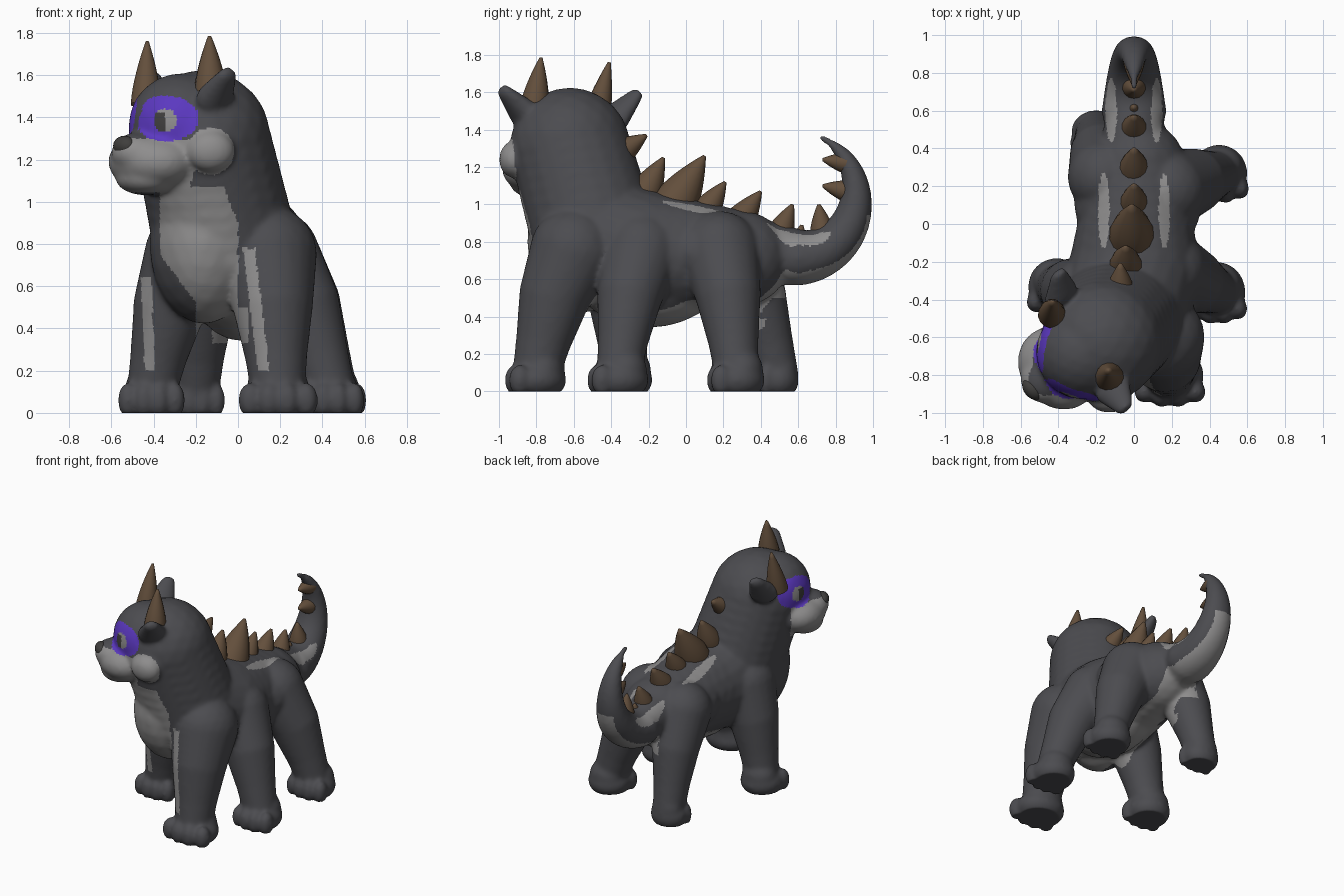
import bpy, bmesh, math
from mathutils import Vector, Matrix

cube = bpy.data.objects.get("Cube")
if cube:
    bpy.data.objects.remove(cube, do_unlink=True)


def material(name, *rgb):
    m = bpy.data.materials.new(name)
    m.use_nodes = True
    m.diffuse_color = (*rgb, 1)
    m.node_tree.nodes["Principled BSDF"].inputs["Base Color"].default_value = (*rgb, 1)
    return m


fur = material("charcoal fur", 0.072, 0.072, 0.08)
grey = material("pale grey", 0.27, 0.265, 0.265)
purple = material("purple", 0.105, 0.04, 0.53)
horn = material("brown horn", 0.125, 0.078, 0.045)
dark = material("dark nose", 0.05, 0.048, 0.046)
coat = [fur, grey, purple, dark]

# The head is turned towards the right side
turn = Matrix.Rotation(math.radians(-51), 3, 'Z')
head_centre = Vector((-0.2, -0.6, 0))


def head(forward, z):
    return head_centre + turn @ Vector((0, -forward, z))


def finish(bm, name, *materials):
    mesh = bpy.data.meshes.new(name)
    bm.to_mesh(mesh)
    bm.free()
    for m in materials:
        mesh.materials.append(m)
    for face in mesh.polygons:
        face.use_smooth = True
    obj = bpy.data.objects.new(name, mesh)
    bpy.context.collection.objects.link(obj)
    return obj


def blob(bm, centre, size, turned=False):
    rotation = turn.to_4x4() if turned else Matrix()
    matrix = Matrix.Translation(centre) @ rotation @ Matrix.Diagonal((*size, 1))
    bmesh.ops.create_icosphere(bm, subdivisions=3, radius=1, matrix=matrix)


def limb(bm, *points):
    # chain of overlapping spheres through (x, y, z, radius)
    points = [Vector(p) for p in points]
    for start, end in zip(points, points[1:]):
        for i in range(8):
            p = start.lerp(end, i / 7)
            blob(bm, p.xyz, (p.w, p.w, p.w))


def leg(bm, hip_x, hip_y, foot_x, foot_y, width, length):
    # every leg shares the same taper from hip to ankle
    hip, sole = Vector((hip_x, hip_y)), Vector((foot_x, foot_y))
    taper = [(0, 0.75, 0.22), (0.5, 0.52, 0.18), (0.8, 0.28, 0.14), (1, 0.1, 0.12)]
    thickness = 0.5 + width * 3
    limb(bm, *[(*hip.lerp(sole, t), z, r * thickness) for t, z, r in taper])
    # paw and toes
    blob(bm, (foot_x, foot_y, 0.06), (width * 0.95, length * 0.95, 0.11))
    blob(bm, (foot_x, foot_y + length * 0.2, 0.11), (width * 0.8, length * 0.7, 0.12))
    for side in (-1, -0.33, 0.33, 1):
        reach = length * (0.72 - 0.2 * abs(side))
        blob(bm, (foot_x + side * width * 0.7, foot_y - reach, 0.06),
             (width * 0.3, length * 0.35, 0.085))


# Trunk, neck and skull
bm = bmesh.new()
limb(bm, (-0.17, -0.62, 1.3, 0.325), (-0.06, -0.48, 0.8, 0.345),
     (0, -0.25, 0.73, 0.35), (0.02, 0.3, 0.71, 0.255))
blob(bm, (-0.27, -0.68, 1.36), (0.25, 0.25, 0.25))
blob(bm, (-0.16, -0.55, 0.8), (0.26, 0.3, 0.38))
blob(bm, (0.02, -0.2, 0.62), (0.25, 0.4, 0.28))
blob(bm, (0.02, 0.12, 0.74), (0.34, 0.34, 0.23))

# Tail: a thick root, then an arc that thins towards the tip
limb(bm, (0, 0.3, 0.76, 0.19), (0, 0.6, 0.715, 0.15))
for i in range(40):
    t = i / 39
    angle = math.radians(-90 + 155 * t)
    r = max(0.02, 0.15 * (1 - t) ** 0.7)
    blob(bm, (0, 0.6 + 0.31 * math.cos(angle), 1.05 + 0.335 * math.sin(angle)), (r * 1.15, r, r))

# Legs: front left, middle left, middle right, rear left, rear right
leg(bm, 0.14, -0.6, 0.19, -0.8, 0.19, 0.17)
leg(bm, 0.17, -0.24, 0.44, -0.36, 0.16, 0.17)
leg(bm, -0.23, -0.38, -0.41, -0.33, 0.16, 0.16)
leg(bm, 0.17, 0.18, 0.45, 0.27, 0.16, 0.16)
leg(bm, -0.15, 0.25, -0.2, 0.49, 0.14, 0.12)

# Muzzle and cheek puff
blob(bm, head(0.26, 1.19), (0.235, 0.2, 0.145), True)
blob(bm, head(0.35, 1.23), (0.13, 0.13, 0.1), True)
blob(bm, head(0.3, 1.11), (0.16, 0.14, 0.08), True)
cheek = Vector((-0.13, -0.92, 1.24))
blob(bm, cheek, (0.115, 0.08, 0.1))

# Ears
for root, tip in (((-0.11, -0.87, 1.49), (-0.05, -0.97, 1.6)),
                  ((-0.39, -0.38, 1.46), (-0.4, -0.27, 1.58))):
    for i in range(9):
        t = i / 8
        blob(bm, Vector(root).lerp(Vector(tip), t),
             Vector((0.055, 0.105, 0.08)) * (1 - t * 0.5), True)

# Fuse everything into one soft skin
rough = finish(bm, "body_rough")
fuse = rough.modifiers.new("fuse", 'REMESH')
fuse.mode = 'VOXEL'
fuse.voxel_size = 0.013
soften = rough.modifiers.new("soften", 'SMOOTH')
soften.factor = 0.5
soften.iterations = 14
depsgraph = bpy.context.evaluated_depsgraph_get()
skin = bpy.data.meshes.new_from_object(rough.evaluated_get(depsgraph))
bpy.data.objects.remove(rough, do_unlink=True)
skin.name = "body"
skin.materials.clear()
for m in coat:
    skin.materials.append(m)
body = bpy.data.objects.new("body", skin)
bpy.context.collection.objects.link(body)

# Flat soles
for v in skin.vertices:
    v.co.z = max(v.co.z, 0)


def oval(a, b, half_a, half_b):
    return math.hypot(a / half_a, b / half_b) < 1


def marking(p, n):
    x, y, z = p
    side, back, _ = turn.transposed() @ (p - head_centre)
    # eyes and masks on the front and on the right side of the face
    if z > 1.28 and x < 0 and y < -0.45:
        for across, facing, near in ((x + 0.345, n.y, y < -0.75), (y + 0.63, n.x, x < -0.42)):
            if near and facing < -0.58:
                if oval(across, z - 1.385, 0.055, 0.055):
                    return dark if across < 0 and z < 1.42 else grey
                if oval(across, z - 1.395, 0.16, 0.108):
                    return purple
    # muzzle and cheek
    if 1.045 < z < 1.3 and back < -0.2 and abs(side) < 0.3:
        return grey
    if (p - cheek).length < 0.112:
        return grey
    # chest and belly
    if y < -0.5 and n.y < -0.15 and 0.33 < z < 1.07:
        left_edge = min(0, 0.36 - z * 0.4) if z > 0.5 else 0.05
        if -0.37 + max(0, 0.75 - z) * 0.75 < x < left_edge:
            return grey
    if -0.75 < y < 0.48 and 0.33 < z < 0.68 and n.z < -0.2:
        if abs(x) < (0.2 if y < 0.1 else 0.12):
            return grey
    # tail underside
    if y > 0.42 and 0.5 < z < 0.94 and abs(x) < 0.14 and n.z < 0.2:
        if not oval(y - 0.62, z - 0.97, 0.35, 0.325):
            return grey
    # leg stripes
    if n.y < -0.1 and z > 0.2:
        if z < 0.78 and y < -0.5 and abs(x - 0.145 + z * 0.12) < 0.028:
            return grey
        if z < 0.64 and y > -0.7 and abs(x + 0.41 + z * 0.04) < 0.025:
            return grey
    # back and tail stripes
    if n.z > 0.15 and 0.72 < z < 1.1:
        if oval(y - 0.07, abs(x) - 0.16, 0.2, 0.03) or oval(y - 0.6, abs(x) - 0.12, 0.17, 0.03):
            return grey
    return fur


for face in skin.polygons:
    face.material_index = coat.index(marking(face.center, face.normal))
    face.use_smooth = True

# Nose
bm = bmesh.new()
blob(bm, head(0.435, 1.265), (0.065, 0.045, 0.048), True)
finish(bm, "nose", dark)


def spike(name, base, tip, radius):
    # tapered spike with a rounded flank
    base, tip = Vector(base), Vector(tip)
    rotation = (tip - base).to_track_quat('Z', 'Y').to_matrix().to_4x4()
    bm = bmesh.new()
    rings = []
    for i in range(9):
        t = i / 8
        centre = base.lerp(tip, t)
        width = radius * (1 - t ** 1.5) + 0.008
        ring = bmesh.ops.create_circle(bm, segments=14, radius=width,
                                       matrix=Matrix.Translation(centre) @ rotation)
        rings.append(ring["verts"])
    for low, high in zip(rings, rings[1:]):
        for k in range(len(low)):
            bm.faces.new((low[k - 1], low[k], high[k], high[k - 1]))
    bm.faces.new(rings[-1])
    bmesh.ops.recalc_face_normals(bm, faces=bm.faces)
    finish(bm, name, horn)


# Horns
spike("left_horn", (-0.13, -0.81, 1.52), (-0.135, -0.775, 1.785), 0.07)
spike("right_horn", (-0.435, -0.48, 1.46), (-0.43, -0.41, 1.76), 0.066)

# Spine spikes: base y and z, tip y and z; longer spikes are thicker
spine = [(-0.36, 1.27, -0.21, 1.37), (-0.22, 1.06, -0.12, 1.25), (-0.06, 1, 0.1, 1.26),
         (0.11, 0.97, 0.21, 1.12), (0.28, 0.9, 0.4, 1.07), (0.5, 0.84, 0.57, 1),
         (0.6, 0.8, 0.62, 0.89), (0.73, 0.84, 0.71, 1), (0.86, 1.07, 0.73, 1.1), (0.86, 1.22, 0.73, 1.24)]
for number, (y, z, tip_y, tip_z) in enumerate(spine, 1):
    x = min(0, y * 0.2)
    spike(f"spine_spike_{number}", (x, y, z), (x, tip_y, tip_z),
          0.37 * math.hypot(tip_y - y, tip_z - z))
